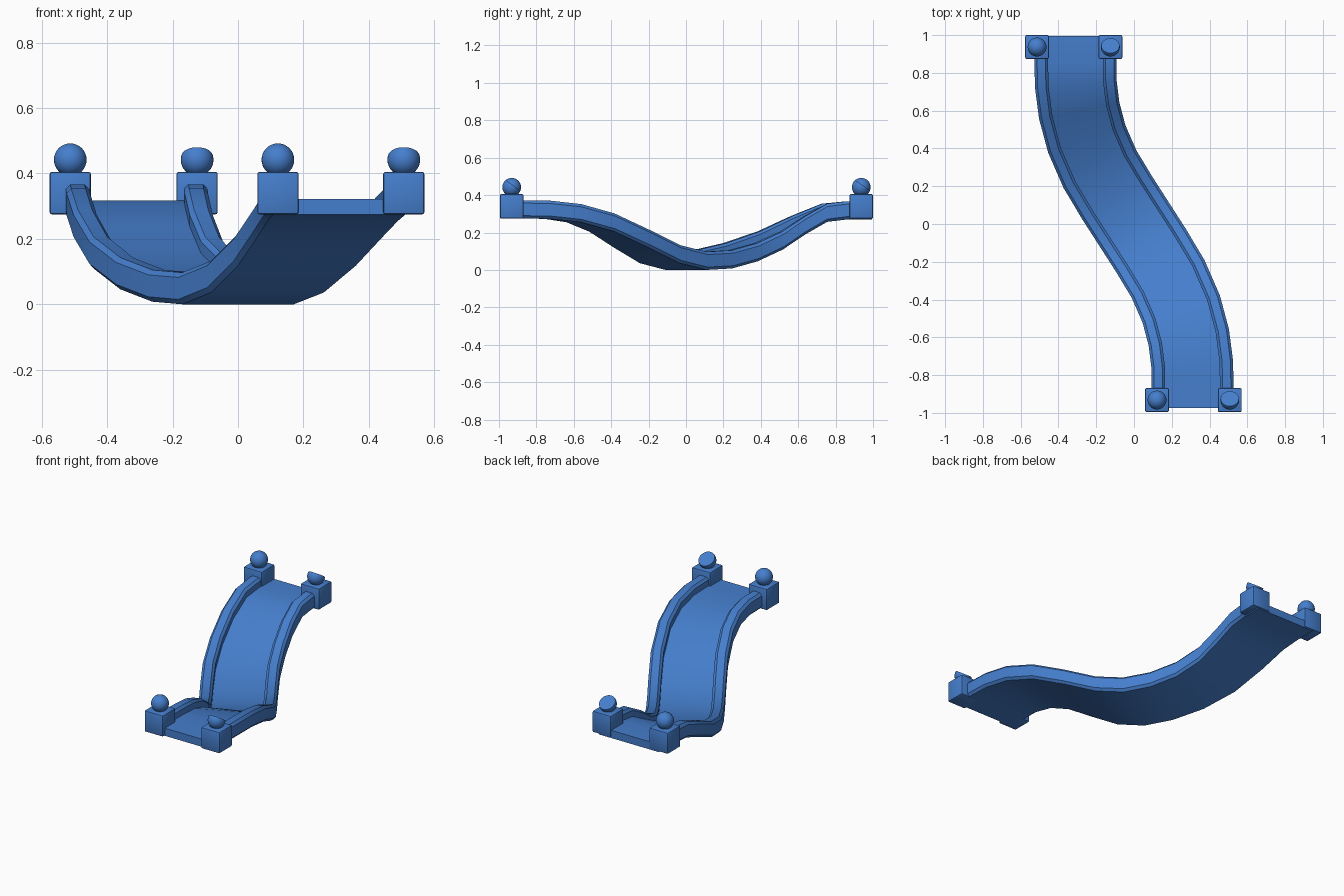
import bpy, bmesh, math
from mathutils import Vector, Matrix

if "Cube" in bpy.data.objects:
    bpy.data.objects.remove(bpy.data.objects["Cube"])

blue = bpy.data.materials.new("blue_plastic")
blue.diffuse_color = (0.06, 0.21, 0.61, 1)
blue.use_nodes = True
blue.node_tree.nodes["Principled BSDF"].inputs["Base Color"].default_value = blue.diffuse_color


def finish(bm, name, angle):
    bmesh.ops.recalc_face_normals(bm, faces=bm.faces)
    mesh = bpy.data.meshes.new(name)
    bm.to_mesh(mesh)
    bm.free()
    ob = bpy.data.objects.new(name, mesh)
    bpy.context.collection.objects.link(ob)
    mesh.materials.append(blue)
    bpy.ops.object.select_all(action='DESELECT')
    ob.select_set(True)
    bpy.context.view_layer.objects.active = ob
    bpy.ops.object.shade_smooth_by_angle(angle=math.radians(angle))
    return ob


# S-curved, sagging centreline: x, y, height of the rail tops
path = [(-.31, .995, .367), (-.31, .86, .367), (-.308, .74, .354), (-.29, .6, .288),
        (-.25, .45, .206), (-.18, .29, .143), (-.09, .14, .105), (0, 0, .097),
        (.09, -.14, .133), (.18, -.29, .215), (.25, -.45, .302), (.29, -.6, .352),
        (.308, -.74, .37), (.31, -.86, .372), (.31, -.975, .372)]

# Half of the channel section: underside, rail, floor
half = [(.203, -.097), (.217, -.082), (.217, -.015), (.203, 0),
        (.159, 0), (.145, -.014), (.145, -.05)]
section = half + [(-u, w) for u, w in reversed(half)]

# Slide channel
bm = bmesh.new()
rings = []
for i, (x, y, z) in enumerate(path):
    a, b = path[max(i - 1, 0)], path[min(i + 1, len(path) - 1)]
    t = Vector((b[0] - a[0], b[1] - a[1])).normalized()
    if i in (0, len(path) - 1):
        t = Vector((0, -1))
    side = Vector((-t.y, t.x))
    rings.append([bm.verts.new((x + side.x * u, y + side.y * u, z + w)) for u, w in section])
n = len(section)
for r, s in zip(rings, rings[1:]):
    for k in range(n):
        bm.faces.new((r[k], r[(k + 1) % n], s[(k + 1) % n], s[k]))
bm.faces.new(rings[0])
bm.faces.new(rings[-1])
finish(bm, "slide_channel", 40)


# Corner posts
def post(name, x, y):
    bm = bmesh.new()
    bmesh.ops.create_cube(bm, size=1, matrix=Matrix.Translation((x, y, .34))
                          @ Matrix.Diagonal((.126, .126, .13, 1)))
    bmesh.ops.bevel(bm, geom=bm.edges[:], offset=.007, segments=2, profile=.5, affect='EDGES')
    finish(bm, name, 30)


# Ball finials, the right-hand ones sliced by a slanted plane
def ball(name, x, y, sliced):
    bm = bmesh.new()
    c = Vector((x, y, .442))
    bmesh.ops.create_uvsphere(bm, u_segments=32, v_segments=16, radius=.05,
                              matrix=Matrix.Translation(c))
    if sliced:
        tilt = math.radians(35)
        normal = Vector((0, math.sin(tilt), math.cos(tilt)))
        cut = bmesh.ops.bisect_plane(bm, geom=bm.verts[:] + bm.edges[:] + bm.faces[:],
                                     plane_co=c + normal * .013, plane_no=normal, clear_outer=True)
        rim = [e for e in cut["geom_cut"] if isinstance(e, bmesh.types.BMEdge)]
        bmesh.ops.holes_fill(bm, edges=rim, sides=0)
    finish(bm, name, 35)


for label, y, xs in (("back", .937, (-.513, -.125)), ("front", -.932, (.122, .507))):
    for side, x in zip(("left", "right"), xs):
        post(f"{label}_{side}_post", x, y)
        ball(f"{label}_{side}_ball", x, y, side == "right")
